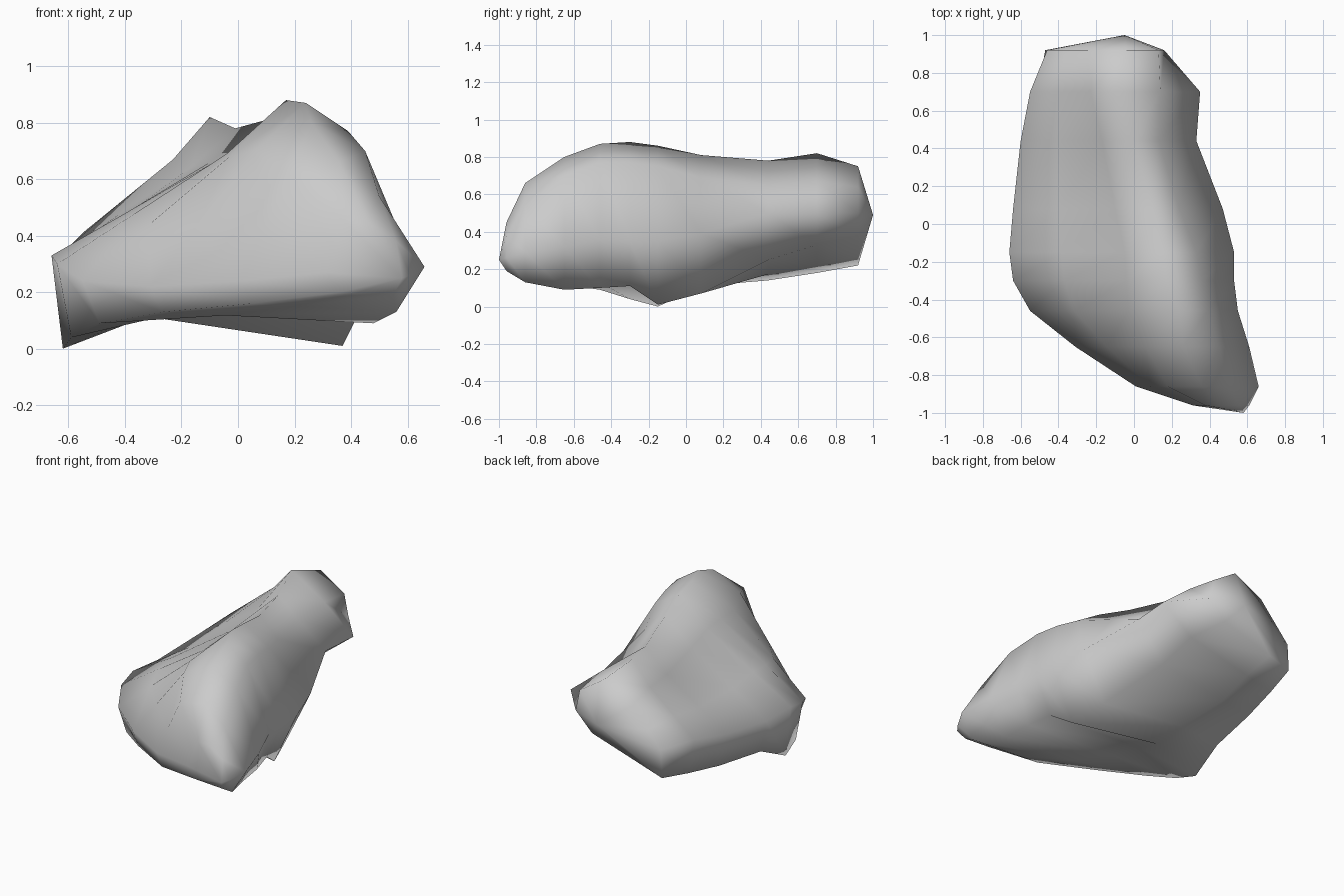
import bpy
import bmesh
from mathutils import Vector

# Remove the default cube only
default_cube = bpy.data.objects.get("Cube")
if default_cube:
    bpy.data.objects.remove(default_cube, do_unlink=True)

# Cross-sections of the boulder, in hundredths of a unit.
# Each row: y, then (x, z) of the lower left, left flank, shoulder,
# ridge, right shoulder, right flank and lower right.
SECTIONS = [
    (-96, (36, 20), (31, 27), (38, 45), (46, 45), (56, 38), (61, 26), (55, 19)),
    (-86, (5, 16), (1, 24), (18, 62), (36, 66), (50, 54), (66, 29), (56, 13)),
    (-65, (-27, 13), (-31, 22), (6, 70), (26, 80), (45, 70), (61, 32), (48, 9)),
    (-46, (-49, 9), (-55, 24), (-3, 68), (24, 87), (39, 77), (55, 36), (46, 10)),
    (-30, (-59, 4), (-64, 30), (-4, 69), (17, 88), (36, 77), (53, 35), (42, 11)),
    (-15, (-62, 0), (-66, 33), (-5, 68), (15, 86), (33, 75), (53, 35), (37, 1)),
    (8, (-60, 11), (-64, 32), (-10, 66), (10, 81), (24, 69), (47, 39), (31, 7)),
    (44, (-55, 14), (-60, 36), (-17, 64), (-1, 78), (13, 65), (33, 50), (14, 25)),
    (70, (-51, 18), (-55, 41), (-23, 67), (-10, 82), (14, 67), (35, 50), (13, 33)),
    (92, (-47, 22), (-46, 40), (-25, 64), (-4, 75), (13, 64), (16, 50), (4, 38)),
]
FRONT_TIP = Vector((0.58, -1, 0.25))
BACK_TIP = Vector((-0.05, 1, 0.49))


def section_ring(bm, row):
    """Turn one row into a ring, splitting the left slope and the underside."""
    y, *outline = row
    points = [Vector((x, y, z)) / 100 for x, z in outline]
    slope_middle = points[1].lerp(points[2], 0.45)
    under_middle = points[0].lerp(points[-1], 0.3)
    # The underside arches up between the two feet
    under_middle.z += max(0, 0.12 - 0.3 * abs(under_middle.y + 0.18))
    points.insert(2, slope_middle)
    points.append(under_middle)
    return [bm.verts.new(p) for p in points]


def bridge(bm, ring_a, ring_b):
    """Skin the gap between two neighbouring rings."""
    count = len(ring_a)
    for i in range(count):
        j = (i + 1) % count
        bm.faces.new((ring_a[i], ring_a[j], ring_b[j], ring_b[i]))


def cap(bm, ring, tip):
    """Close an end of the boulder with a fan to a single tip."""
    apex = bm.verts.new(tip)
    for i, vert in enumerate(ring):
        bm.faces.new((vert, ring[(i + 1) % len(ring)], apex))


# Boulder skin
bm = bmesh.new()
rings = [section_ring(bm, row) for row in SECTIONS]
for ring_a, ring_b in zip(rings, rings[1:]):
    bridge(bm, ring_a, ring_b)
cap(bm, rings[0], FRONT_TIP)
cap(bm, rings[-1], BACK_TIP)
bmesh.ops.recalc_face_normals(bm, faces=bm.faces)

mesh = bpy.data.meshes.new("boulder")
bm.to_mesh(mesh)
bm.free()
mesh.shade_smooth()
boulder = bpy.data.objects.new("boulder", mesh)
bpy.context.collection.objects.link(boulder)

# Plain grey stone
stone = bpy.data.materials.new("grey stone")
stone.use_nodes = True
colour = (0.6, 0.6, 0.6, 1)
stone.diffuse_color = colour
stone.node_tree.nodes["Principled BSDF"].inputs["Base Color"].default_value = colour
mesh.materials.append(stone)
